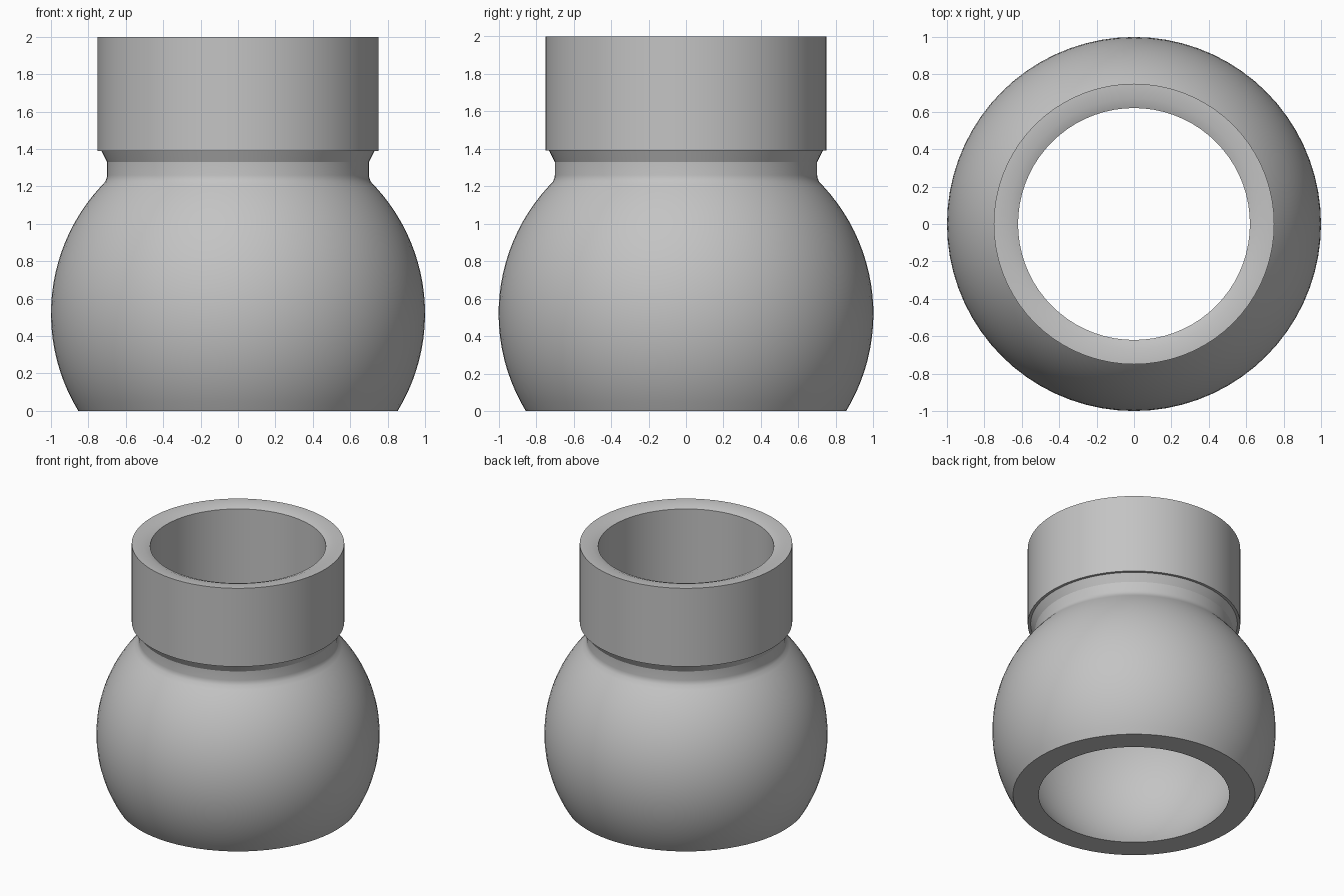
import bpy
import bmesh
from math import sin, cos, asin, acos, pi, sqrt, radians

cube = bpy.data.objects.get("Cube")
if cube:
    bpy.data.objects.remove(cube, do_unlink=True)

SEGMENTS = 72
CENTRE = 0.52                    # height of the ball centre
OUTER, INNER, BORE = 1.0, 0.85, 0.62


def material(name, rgb):
    mat = bpy.data.materials.new(name)
    mat.use_nodes = True
    mat.diffuse_color = (*rgb, 1)
    mat.node_tree.nodes["Principled BSDF"].inputs["Base Color"].default_value = (*rgb, 1)
    return mat


def arc(radius, start, end, steps):
    """Profile points on a circle about the ball centre, by elevation angle."""
    angles = [start + (end - start) * i / steps for i in range(steps + 1)]
    return [(radius * cos(a), CENTRE + radius * sin(a)) for a in angles]


def lathe(name, profile, mat):
    """Revolve a closed (radius, height) profile around z."""
    bm = bmesh.new()
    rings = [[bm.verts.new((r * cos(2 * pi * i / SEGMENTS), r * sin(2 * pi * i / SEGMENTS), z))
              for i in range(SEGMENTS)] for r, z in profile]
    for k, low in enumerate(rings):
        high = rings[(k + 1) % len(rings)]
        for i in range(SEGMENTS):
            j = (i + 1) % SEGMENTS
            bm.faces.new((low[i], low[j], high[j], high[i]))
    bmesh.ops.recalc_face_normals(bm, faces=bm.faces)
    mesh = bpy.data.meshes.new(name)
    bm.to_mesh(mesh)
    bm.free()
    mesh.materials.append(mat)
    obj = bpy.data.objects.new(name, mesh)
    bpy.context.collection.objects.link(obj)
    bpy.ops.object.select_all(action='DESELECT')
    obj.select_set(True)
    bpy.context.view_layer.objects.active = obj
    bpy.ops.object.shade_smooth_by_angle(angle=radians(25))
    return obj


# Outside of the ball, from the flat base up to the neck
ball = arc(OUTER, -asin(CENTRE / OUTER), asin(0.68 / OUTER), 22)
# Softly blended neck, flare and straight collar
neck = [(0.71, 1.225), (0.702, 1.245), (0.70, 1.26), (0.70, 1.33)]
collar = [(0.73, 1.39), (0.75, 1.39), (0.75, 2.0)]
# Chamfered mouth and bore, opening into the hollow ball
mouth = [(0.67, 2.0), (BORE, 1.98)]
hollow = arc(INNER, acos(BORE / INNER), -asin(CENTRE / INNER), 20)

lathe("ball_socket_with_collar", ball + neck + collar + mouth + hollow,
      material("light grey", (0.55, 0.55, 0.55)))
